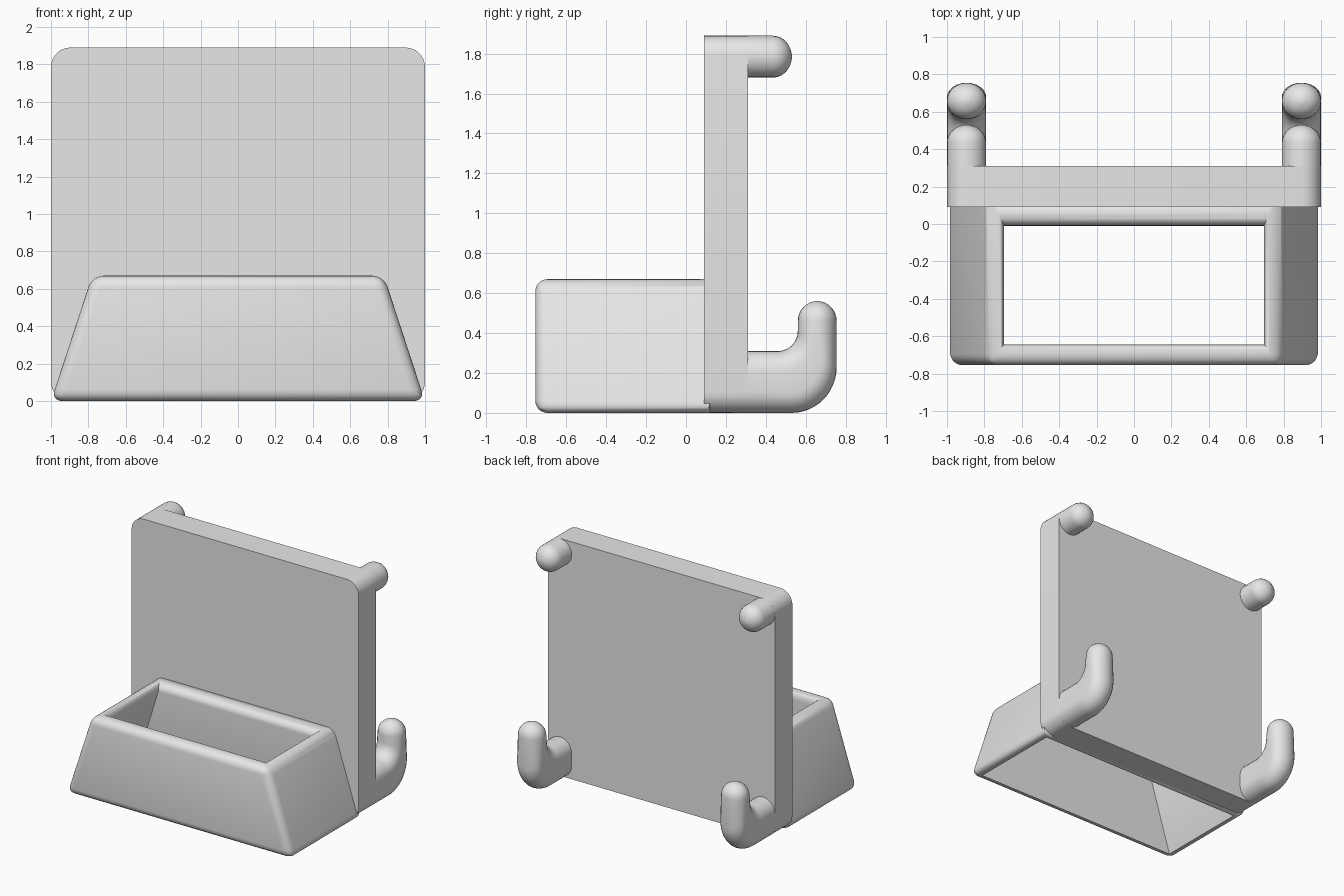
import bpy, bmesh
from math import sin, cos, pi, radians

cube = bpy.data.objects.get("Cube")
if cube:
    bpy.data.objects.remove(cube)

grey = bpy.data.materials.new("light_grey")
grey.use_nodes = True
grey.diffuse_color = (0.8, 0.8, 0.8, 1)
grey.node_tree.nodes["Principled BSDF"].inputs["Base Color"].default_value = (0.8, 0.8, 0.8, 1)


def finish(name, bm):
    bmesh.ops.recalc_face_normals(bm, faces=bm.faces)
    mesh = bpy.data.meshes.new(name)
    bm.to_mesh(mesh)
    bm.free()
    mesh.materials.append(grey)
    mesh.shade_smooth()
    mesh.set_sharp_from_angle(angle=radians(35))
    obj = bpy.data.objects.new(name, mesh)
    bpy.context.collection.objects.link(obj)
    return obj


def bridge(bm, rings):
    """Join successive closed rings of vertices with quads."""
    for low, high in zip(rings, rings[1:]):
        n = len(low)
        for i in range(n):
            j = (i + 1) % n
            bm.faces.new((low[i], low[j], high[j], high[i]))


# Back plate with rounded corners
bm = bmesh.new()
bmesh.ops.create_cube(bm, size=1)
for v in bm.verts:
    v.co.x *= 2
    v.co.y = 0.2 + v.co.y * 0.22
    v.co.z = (v.co.z + 0.5) * 1.89
depth_edges = [e for e in bm.edges if abs(e.verts[0].co.y - e.verts[1].co.y) > 0.1]
bmesh.ops.bevel(bm, geom=depth_edges, offset=0.105, segments=8, profile=0.5, affect='EDGES')
finish("back_plate", bm)


# Tray: tapered open frame with a rounded rim
def rect(bm, x, front, back, z):
    return [bm.verts.new(p) for p in
            ((-x, front, z), (x, front, z), (x, back, z), (-x, back, z))]


bm = bmesh.new()
outer_low = rect(bm, 1.0, -0.755, 0.12, 0)
outer_top = rect(bm, 0.78, -0.755, 0.12, 0.67)
lip = []
for i in range(6):
    t = i / 5 * pi / 2
    s = sin(t)
    lip.append(rect(bm, 0.72 - 0.025 * s, -0.67 + 0.025 * s,
                    0.05 - 0.06 * s, 0.61 + 0.06 * cos(t)))
inner_low = rect(bm, 0.925, -0.685, 0.07, 0)
bridge(bm, [outer_low, outer_top] + lip + [inner_low, outer_low])
round_edges = []
for ring in (outer_low, outer_top):
    for a, b in ((0, 1), (1, 2), (3, 0)):
        round_edges.append(bm.edges.get((ring[a], ring[b])))
for i in (0, 1):
    round_edges.append(bm.edges.get((outer_low[i], outer_top[i])))
bmesh.ops.bevel(bm, geom=round_edges, offset=0.06, segments=6, profile=0.5, affect='EDGES')
finish("tray", bm)


# Swept bars: each station is a pair of (y, z) points across the bar
HALF = 0.105


def bar(name, side, stations, cap):
    bm = bmesh.new()
    (y0, z0), (y1, z1) = stations[-1]
    length = ((y1 - y0) ** 2 + (z1 - z0) ** 2) ** 0.5
    ay, az = (z1 - z0) / length, -(y1 - y0) / length   # end direction
    path = [(a, b, 1.0, 0.0) for a, b in stations]
    path += [(*stations[-1], max(cos(i * pi / 16), 0.12), cap * sin(i * pi / 16))
             for i in range(1, 9)]
    rings = []
    for a, b, scale, push in path:
        my, mz = (a[0] + b[0]) / 2, (a[1] + b[1]) / 2
        dy, dz = b[0] - a[0], b[1] - a[1]
        span = (dy * dy + dz * dz) ** 0.5
        r = min(HALF, span / 2)
        ring = []
        for k in range(26):
            upper = k < 13
            t = (k if upper else k - 1) * pi / 12
            u = r * sin(t) + (span / 2 - r) * (1 if upper else -1)
            u *= scale / span
            ring.append(bm.verts.new((side * (1 - HALF) + HALF * cos(t) * scale,
                                      my + dy * u + ay * push, mz + dz * u + az * push)))
        rings.append(ring)
    bridge(bm, rings)
    bm.faces.new(rings[0])
    bm.faces.new(rings[-1])
    bmesh.ops.remove_doubles(bm, verts=bm.verts, dist=0.0002)
    finish(name, bm)


# Upper pegs and lower upturned hooks
peg = [((y, 1.68), (y, 1.89)) for y in (0.2, 0.435)]
hook = [((0.2, 0.0), (0.2, 0.31))]
for i in range(13):
    t = -pi / 2 + i * pi / 24
    hook.append(((0.53 + 0.225 * cos(t), 0.23 + 0.23 * sin(t)),
                 (0.46 + 0.1 * cos(t), 0.41 + 0.1 * sin(t))))
hook.append(((0.755, 0.46), (0.56, 0.46)))
for label, side in (("left", 1), ("right", -1)):
    bar(label + "_peg", side, peg, 0.095)
    bar(label + "_hook", side, hook, 0.1)
